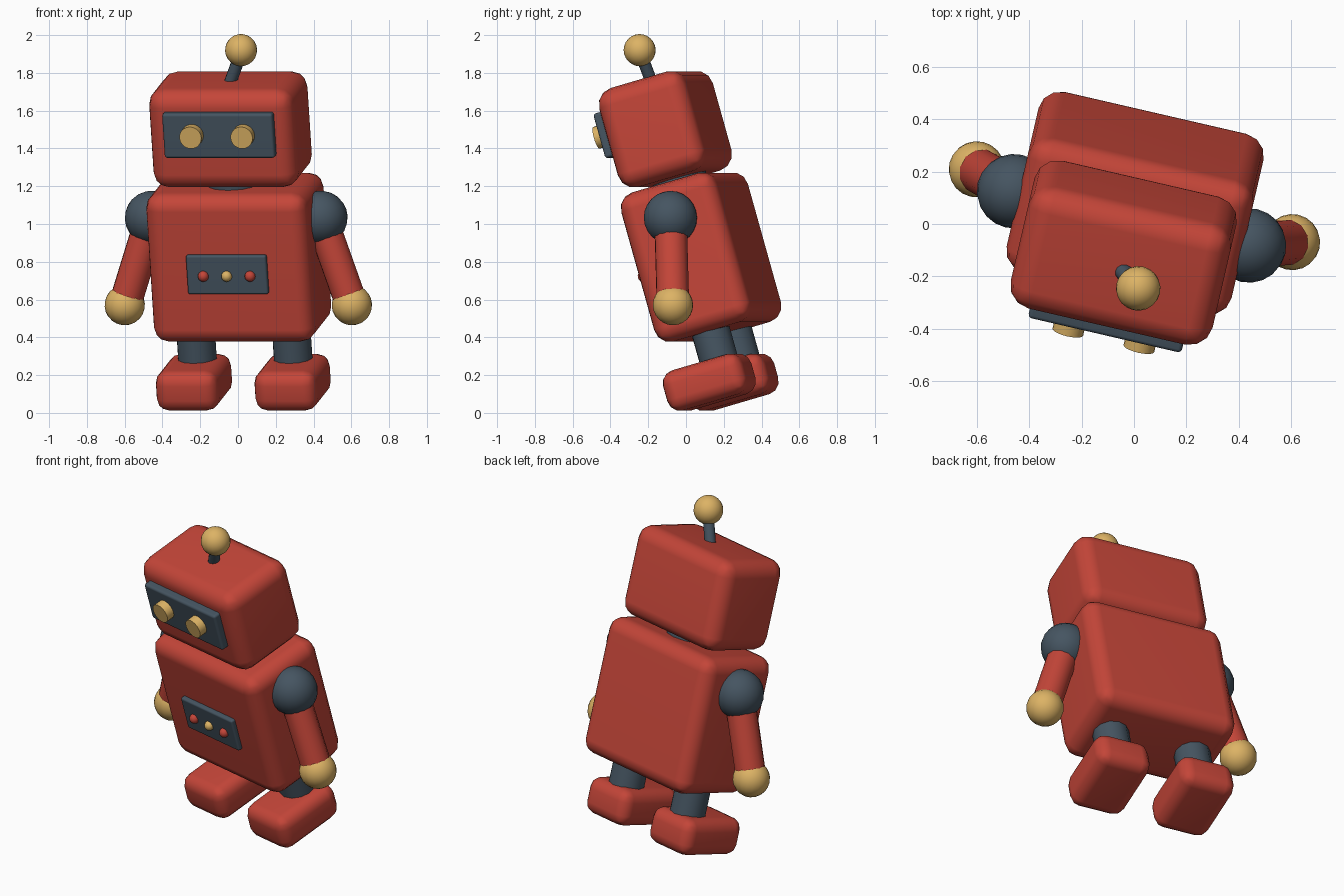
import bpy, bmesh, math
from mathutils import Matrix, Vector

cube = bpy.data.objects.get("Cube")
if cube:
    bpy.data.objects.remove(cube, do_unlink=True)

# Whole figure is turned to its right and leans forward
POSE = (Matrix.Rotation(math.radians(-13), 4, 'Z')
        @ Matrix.Rotation(math.radians(16), 4, 'X')
        @ Matrix.Translation((-0.014, 0.303, 0)))


def material(name, rgb):
    m = bpy.data.materials.new(name)
    m.use_nodes = True
    color = (*rgb, 1)
    m.diffuse_color = color
    m.node_tree.nodes["Principled BSDF"].inputs["Base Color"].default_value = color
    return m


RED = material("red paint", (0.55, 0.06, 0.04))
SLATE = material("slate metal", (0.06, 0.09, 0.12))
GOLD = material("gold metal", (0.72, 0.45, 0.13))


def finish(name, bm, mat, place):
    mesh = bpy.data.meshes.new(name)
    bm.to_mesh(mesh)
    bm.free()
    mesh.materials.append(mat)
    ob = bpy.data.objects.new(name, mesh)
    bpy.context.collection.objects.link(ob)
    ob.matrix_world = POSE @ place
    bpy.ops.object.select_all(action='DESELECT')
    ob.select_set(True)
    bpy.context.view_layer.objects.active = ob
    bpy.ops.object.shade_smooth_by_angle(angle=math.radians(40))
    return ob


def box(name, mat, size, center, bevel):
    bm = bmesh.new()
    bmesh.ops.create_cube(bm, size=1)
    bmesh.ops.scale(bm, vec=size, verts=bm.verts)
    bmesh.ops.bevel(bm, geom=bm.edges[:], offset=bevel, offset_type='OFFSET',
                    segments=3, profile=0.5, affect='EDGES')
    ob = finish(name, bm, mat, Matrix.Translation(center))
    ob.modifiers.new("flat_face_normals", 'WEIGHTED_NORMAL').keep_sharp = True


def ball(name, mat, radius, center, segments=20):
    bm = bmesh.new()
    bmesh.ops.create_uvsphere(bm, u_segments=segments,
                              v_segments=segments // 2 + 2, radius=radius)
    finish(name, bm, mat, Matrix.Translation(center))


def rod(name, mat, radius, start, end, sides=12):
    a, b = Vector(start), Vector(end)
    bm = bmesh.new()
    bmesh.ops.create_cone(bm, cap_ends=True, segments=sides, radius1=radius,
                          radius2=radius, depth=(b - a).length)
    turn = (b - a).to_track_quat('Z', 'Y').to_matrix().to_4x4()
    finish(name, bm, mat, Matrix.Translation((a + b) / 2) @ turn)


# Body and head
box("body", RED, (0.88, 0.545, 0.82), (0, 0, 0.771), 0.085)
box("head", RED, (0.79, 0.495, 0.545), (0, 0, 1.475), 0.09)
rod("neck", SLATE, 0.15, (0, 0, 1.15), (0, 0, 1.23))

# Antenna
rod("antenna_stem", SLATE, 0.033, (0.005, 0, 1.71), (0.085, 0, 1.9))
ball("antenna_ball", GOLD, 0.085, (0.085, 0, 1.911))

# Face plate and chest panel
box("face_plate", SLATE, (0.6, 0.07, 0.245), (0, -0.257, 1.52), 0.015)
box("chest_panel", SLATE, (0.436, 0.05, 0.215), (0, -0.275, 0.757), 0.012)
for name, mat, x in (("right", RED, -0.127), ("middle", GOLD, 0), ("left", RED, 0.127)):
    ball(name + "_button", mat, 0.029, (x, -0.303, 0.752), 12)

# Mirrored parts
for side, s in (("left", 1), ("right", -1)):
    rod(side + "_eye", GOLD, 0.06, (s * 0.139, -0.28, 1.526), (s * 0.139, -0.342, 1.526), 20)
    shoulder = (s * 0.46, 0, 0.988)
    hand = (s * 0.617, -0.08, 0.53)
    ball(side + "_shoulder", SLATE, 0.142, shoulder)
    rod(side + "_arm", RED, 0.088, shoulder, hand)
    ball(side + "_hand", GOLD, 0.107, hand)
    rod(side + "_leg", SLATE, 0.105, (s * 0.26, 0, 0.17), (s * 0.26, 0, 0.4))
    box(side + "_foot", RED, (0.34, 0.45, 0.22), (s * 0.268, -0.08, 0.105), 0.07)
